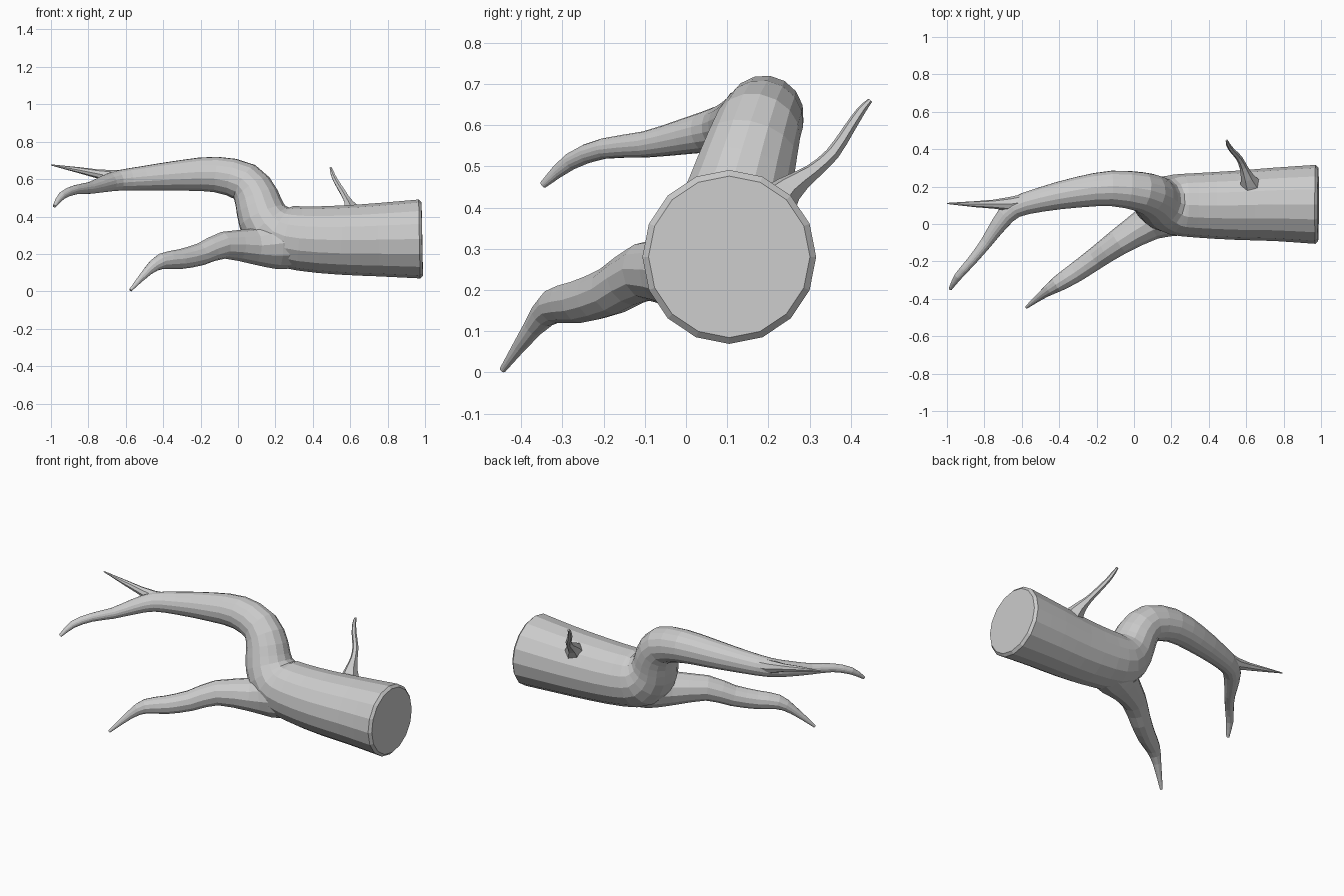
import bpy, bmesh, math
from mathutils import Vector

if "Cube" in bpy.data.objects:
    bpy.data.objects.remove(bpy.data.objects["Cube"])


def spline(pts, steps):
    """Catmull-Rom through (x, y, z, radius) points."""
    p = [Vector(q) for q in pts]
    p = [2 * p[0] - p[1]] + p + [2 * p[-1] - p[-2]]
    out = []
    for i in range(1, len(p) - 2):
        a, b, c, d = p[i - 1:i + 3]
        for s in range(steps):
            t = s / steps
            out.append(0.5 * (2 * b + (c - a) * t + (2 * a - 5 * b + 4 * c - d) * t * t
                              + (3 * b - a - 3 * c + d) * t ** 3))
    out.append(p[-2])
    return out


def limb(name, pts, sides, steps=2, bevel=0.0):
    """Closed tapering tube following the points, carried without twist."""
    path = spline(pts, steps)
    bm = bmesh.new()
    rings = []
    up = Vector((0, 1, 0))
    n = len(path)
    for i, q in enumerate(path):
        c = q.xyz
        tan = (path[min(i + 1, n - 1)].xyz - path[max(i - 1, 0)].xyz).normalized()
        up = (up - tan * up.dot(tan)).normalized()
        side = tan.cross(up)
        sections = [(c, q.w)]
        if i == 0 and bevel:
            sections = [(c - tan * bevel, q.w - bevel), (c, q.w)]
        for centre, r in sections:
            rings.append([bm.verts.new(centre + r * (math.cos(a) * up + math.sin(a) * side))
                          for a in (2 * math.pi * k / sides for k in range(sides))])
    for lo, hi in zip(rings, rings[1:]):
        for k in range(sides):
            m = (k + 1) % sides
            bm.faces.new((lo[k], lo[m], hi[m], hi[k]))
    bm.faces.new(rings[0])
    bm.faces.new(rings[-1])
    bmesh.ops.recalc_face_normals(bm, faces=bm.faces)
    mesh = bpy.data.meshes.new(name)
    bm.to_mesh(mesh)
    bm.free()
    ob = bpy.data.objects.new(name, mesh)
    bpy.context.collection.objects.link(ob)
    return ob


# Trunk that bends up and over into the main branch and its forward fork
trunk = limb("trunk", [
    (0.97, 0.105, 0.28, 0.211), (0.75, 0.105, 0.276, 0.196),
    (0.55, 0.10, 0.274, 0.185), (0.33, 0.10, 0.283, 0.172),
    (0.20, 0.105, 0.315, 0.16), (0.13, 0.12, 0.40, 0.135),
    (0.10, 0.145, 0.495, 0.121), (0.035, 0.172, 0.585, 0.107),
    (-0.12, 0.19, 0.625, 0.096), (-0.30, 0.17, 0.62, 0.083),
    (-0.50, 0.13, 0.605, 0.066), (-0.64, 0.085, 0.592, 0.055),
    (-0.72, 0.00, 0.573, 0.044), (-0.79, -0.10, 0.553, 0.032),
    (-0.87, -0.20, 0.543, 0.025), (-0.94, -0.28, 0.512, 0.021),
    (-0.982, -0.347, 0.455, 0.009)], 16, bevel=0.015)

# Low branch reaching forward and down
low_branch = limb("low_branch", [
    (0.30, 0.10, 0.265, 0.14), (0.19, 0.06, 0.25, 0.132),
    (0.08, 0.005, 0.24, 0.096), (-0.08, -0.095, 0.246, 0.072),
    (-0.20, -0.18, 0.198, 0.060), (-0.31, -0.258, 0.172, 0.053),
    (-0.41, -0.322, 0.160, 0.042), (-0.48, -0.37, 0.11, 0.025),
    (-0.575, -0.445, 0.006, 0.008)], 12)

# Straight spike at the main branch fork
spike = limb("fork_spike", [
    (-0.50, 0.13, 0.605, 0.05), (-0.66, 0.107, 0.610, 0.038),
    (-0.75, 0.106, 0.628, 0.024), (-0.85, 0.106, 0.648, 0.016),
    (-1.0, 0.11, 0.676, 0.003)], 8, 1)

# Thin twig on the back of the trunk
twig = limb("twig", [
    (0.625, 0.20, 0.39, 0.065), (0.605, 0.25, 0.445, 0.036),
    (0.585, 0.305, 0.485, 0.021), (0.56, 0.355, 0.53, 0.017),
    (0.523, 0.395, 0.59, 0.014), (0.503, 0.425, 0.635, 0.011),
    (0.496, 0.447, 0.66, 0.006)], 6)

# Fuse the limbs into one skin
for part in (low_branch, spike, twig):
    mod = trunk.modifiers.new("join_" + part.name, 'BOOLEAN')
    mod.operation = 'UNION'
    mod.solver = 'EXACT'
    mod.object = part
bpy.context.view_layer.update()
fused = bpy.data.meshes.new_from_object(
    trunk.evaluated_get(bpy.context.evaluated_depsgraph_get()))
trunk.modifiers.clear()
trunk.data = fused
trunk.name = "branching_log"
for part in (low_branch, spike, twig):
    bpy.data.objects.remove(part)
